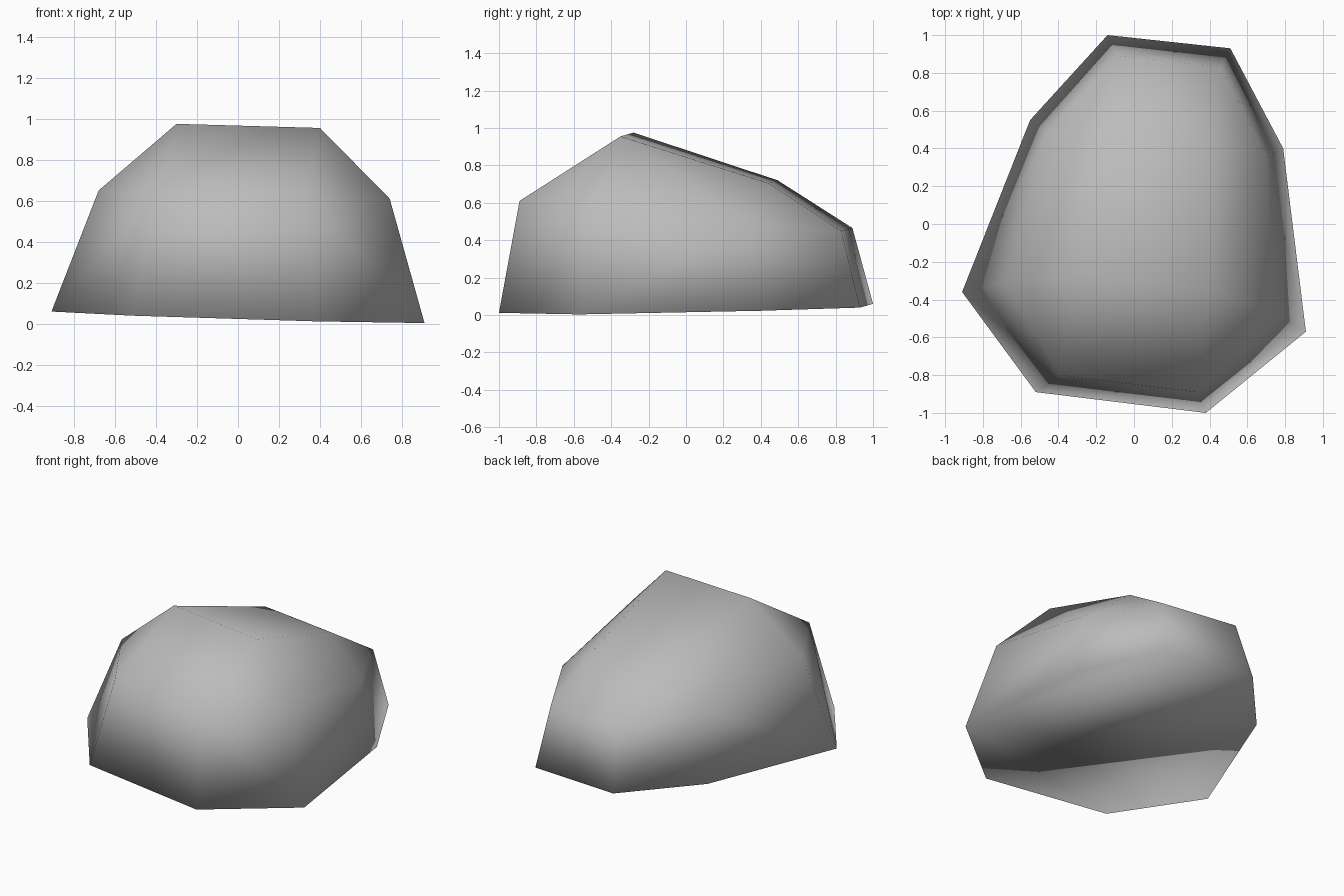
import bpy
import bmesh

if "Cube" in bpy.data.objects:
    bpy.data.objects.remove(bpy.data.objects["Cube"], do_unlink=True)

# Stone colour
stone = bpy.data.materials.new("stone grey")
stone.use_nodes = True
colour = (0.5, 0.5, 0.5, 1)
stone.diffuse_color = colour
stone.node_tree.nodes["Principled BSDF"].inputs["Base Color"].default_value = colour

# Ground outline, shoulder ring and crown of the boulder
base = [(-0.14, 1.0), (0.51, 0.93), (0.79, 0.40), (0.91, -0.57),
        (0.38, -1.0), (-0.52, -0.89), (-0.91, -0.36), (-0.55, 0.55)]
shoulder = [(-0.09, 0.89, 0.465), (0.46, 0.83, 0.45), (0.70, 0.36, 0.48), (0.74, -0.47, 0.61),
            (0.33, -0.89, 0.61), (-0.39, -0.80, 0.63), (-0.68, -0.31, 0.65), (-0.46, 0.48, 0.52)]
crown = [(-0.30, -0.28, 0.975), (0.40, -0.35, 0.955), (-0.13, 0.49, 0.72), (0.40, 0.44, 0.705)]


def ground(x, y):
    """Height of the slightly tilted underside."""
    return 0.039 - 0.029 * x + 0.0165 * y


# Wrap the rings in a faceted skin and merge the flat underside
bm = bmesh.new()
for p in [(x, y, ground(x, y)) for x, y in base] + shoulder + crown:
    bm.verts.new(p)
bmesh.ops.convex_hull(bm, input=bm.verts[:])
bmesh.ops.dissolve_limit(bm, angle_limit=0.03, verts=bm.verts[:], edges=bm.edges[:])
bmesh.ops.recalc_face_normals(bm, faces=bm.faces[:])
for f in bm.faces:
    f.smooth = True

mesh = bpy.data.meshes.new("boulder")
bm.to_mesh(mesh)
bm.free()
mesh.materials.append(stone)
boulder = bpy.data.objects.new("boulder", mesh)
bpy.context.collection.objects.link(boulder)
